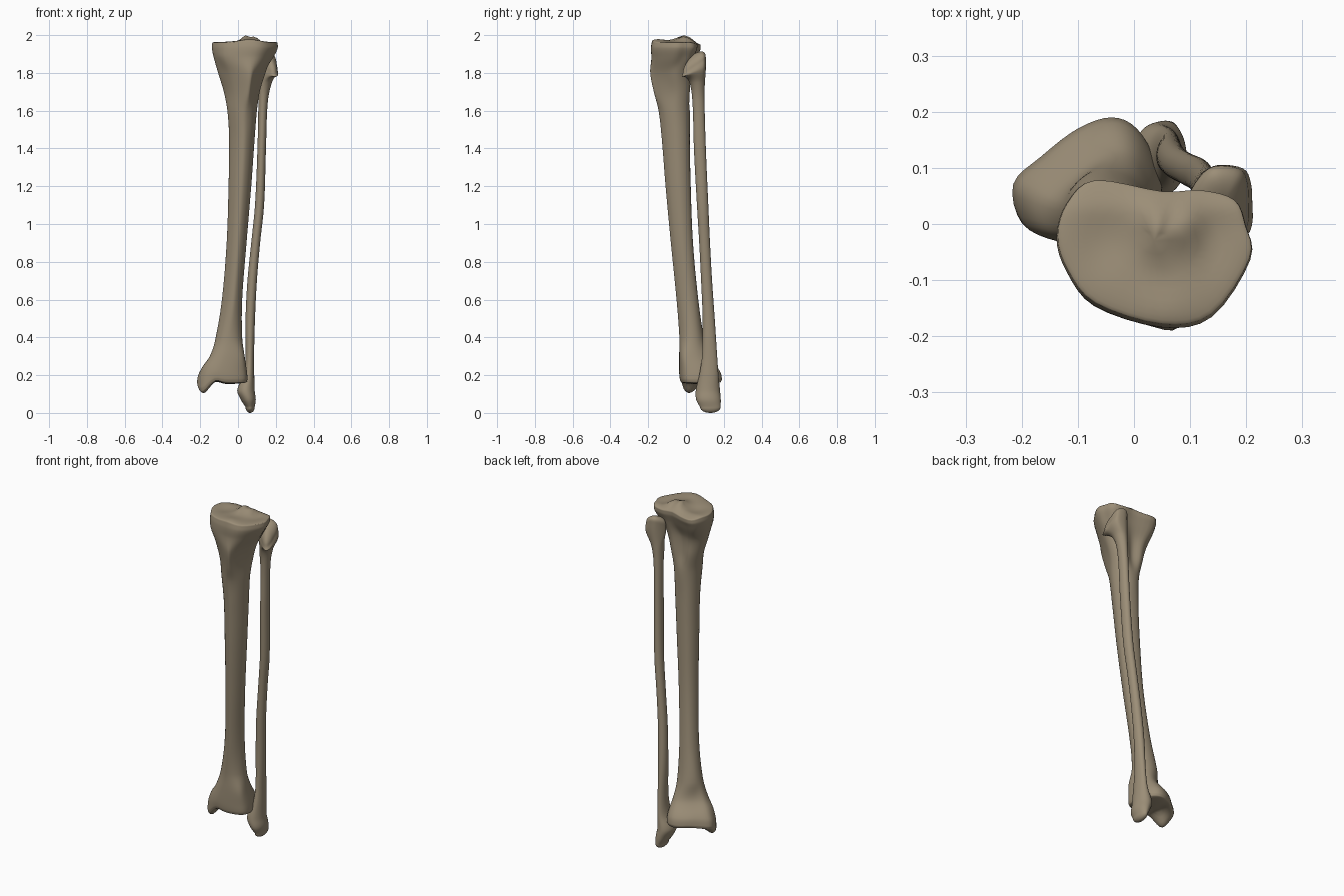
import bpy
import bmesh
from math import sin, cos, pi, exp
from mathutils import Vector

if "Cube" in bpy.data.objects:
    bpy.data.objects.remove(bpy.data.objects["Cube"])

bone = bpy.data.materials.new("bone tan")
bone.use_nodes = True
colour = (0.33, 0.27, 0.185, 1)
bone.diffuse_color = colour
bone.node_tree.nodes["Principled BSDF"].inputs["Base Color"].default_value = colour

# Cross-section outlines: twelve points each, anticlockwise from the +x side
PLATEAU = [(.20, 0), (.18, .045), (.12, .062), (.05, .06), (-.07, .08), (-.12, .04),
           (-.138, -.02), (-.12, -.08), (-.07, -.14), (.05, -.178), (.14, -.16), (.208, -.06)]
TUBEROSITY = [(1, .3), (.85, .75), (.5, 1), (0, .85), (-.5, 1), (-.85, .75),
              (-1, .3), (-.8, -.15), (-.4, -.6), (.3, -1), (.55, -.8), (.85, -.2)]
SHAFT = [(1, .15), (.85, .6), (.5, .92), (0, 1), (-.5, .92), (-.85, .6),
         (-1, .1), (-.85, -.35), (-.4, -.8), (.15, -1), (.6, -.75), (.9, -.3)]
ANKLE = [(.05, .05), (.04, .11), (.005, .17), (-.04, .19), (-.1, .17), (-.165, .12),
         (-.215, .07), (-.2, 0), (-.14, -.03), (-.07, -.035), (0, -.025), (.04, 0)]
OVAL = [(cos(i * pi / 6), sin(i * pi / 6)) for i in range(12)]
HEAD = [(1, -.1), (.95, .5), (.7, .9), (-.1, 1), (-.6, .75), (-1, .2),
        (-.9, -.1), (-.5, -.4), (0, -.7), (.5, -1), (.85, -.95), (1, -.6)]


def fit(outline, x0, x1, y0, y1):
    """Stretch an outline to fill a box."""
    def scaled(values, low, high):
        a, b = min(values), max(values)
        return [low + (v - a) / (b - a) * (high - low) for v in values]
    xs, ys = zip(*outline)
    return [Vector(p) for p in zip(scaled(xs, x0, x1), scaled(ys, y0, y1))]


def hermite(a, b, ta, tb, t):
    s = 1 - t
    return a * (1 + 2 * t) * s * s + ta * t * s * s + b * t * t * (3 - 2 * t) - tb * t * t * s


def round_ring(points, steps=4):
    """Smooth closed curve through the outline points."""
    n, ring = len(points), []
    for i in range(n):
        a, b, c, d = (points[(i + k) % n] for k in (-1, 0, 1, 2))
        ring += [hermite(b, c, (c - a) / 2, (d - b) / 2, k / steps) for k in range(steps)]
    return ring


def loft(sections, steps=6):
    """Smooth rings through the sections, listed from top to bottom."""
    heights = [s[0] for s in sections]
    shapes = [round_ring(fit(s[1], *s[2:])) for s in sections]
    last = len(sections) - 1

    def slope(i, k):
        lo, hi = max(i - 1, 0), min(i + 1, last)
        return (shapes[hi][k] - shapes[lo][k]) / (heights[hi] - heights[lo])

    rings = []
    for i in range(last):
        gap = heights[i + 1] - heights[i]
        for j in range(steps):
            t = j / steps
            rings.append([hermite(a, shapes[i + 1][k], slope(i, k) * gap,
                                  slope(i + 1, k) * gap, t).to_3d()
                          + Vector((0, 0, heights[i] + gap * t))
                          for k, a in enumerate(shapes[i])])
    rings.append([p.to_3d() + Vector((0, 0, heights[-1])) for p in shapes[-1]])
    return rings


def dome(ring, height, steps=10):
    """Rings that close an end with a rounded cap."""
    centre = sum(ring, Vector()) / len(ring)
    return [[centre + (p - centre) * cos(a) + Vector((0, 0, height * sin(a))) for p in ring]
            for a in (i / steps * pi / 2 for i in range(1, steps))]


def make_bone(name, sections, top, bottom, relief):
    body = loft(sections)
    rings = dome(body[0], top)[::-1] + body + dome(body[-1], -bottom)
    bm = bmesh.new()
    rows = [[bm.verts.new(p) for p in ring] for ring in rings]
    for upper, lower in zip(rows, rows[1:]):
        for k in range(len(upper)):
            bm.faces.new((upper[k - 1], upper[k], lower[k], lower[k - 1]))
    for row in (rows[0], rows[-1]):
        pole = bm.verts.new(sum((v.co for v in row), Vector()) / len(row))
        for k in range(len(row)):
            bm.faces.new((row[k - 1], row[k], pole))
    for v in bm.verts:
        v.co.z += relief(v.co)
    bmesh.ops.recalc_face_normals(bm, faces=bm.faces)
    mesh = bpy.data.meshes.new(name)
    bm.to_mesh(mesh)
    bm.free()
    mesh.materials.append(bone)
    mesh.shade_smooth()
    obj = bpy.data.objects.new(name, mesh)
    bpy.context.collection.objects.link(obj)


def bump(p, x, y, rx, ry):
    return exp(-((p.x - x) / rx) ** 2 - ((p.y - y) / ry) ** 2)


def fade(z, start, end):
    t = min(max((z - start) / (end - start), 0), 1)
    return t * t * (3 - 2 * t)


def shin_relief(p):
    # Twin ridge and shallow dishes on the joint surface, ankle knob below
    upper = .026 * bump(p, .04, -.01, .025, .05) + .022 * bump(p, .09, -.01, .025, .04)
    upper += .012 * bump(p, .06, -.16, .06, .05)
    upper -= .012 * bump(p, -.05, -.03, .05, .06) + .01 * bump(p, .14, -.03, .04, .06)
    upper -= .012 * fade(p.y, .02, .08)
    lower = .016 * bump(p, -.115, .04, .03, .1) - .055 * bump(p, -.185, .015, .04, .05)
    return upper * fade(p.z, 1.9, 1.96) + lower * fade(p.z, .26, .17)


def calf_relief(p):
    # The head slopes down towards the front outer side
    return (.65 * (p.y - .045) - .25 * (p.x - .155)) * fade(p.z, 1.76, 1.85)


make_bone("shin_bone", [
    (1.96, PLATEAU, -.136, .206, -.178, .078),
    (1.93, PLATEAU, -.138, .206, -.184, .076),
    (1.88, PLATEAU, -.128, .182, -.182, .058),
    (1.8, TUBEROSITY, -.105, .145, -.189, .025),
    (1.7, TUBEROSITY, -.075, .115, -.17, .02),
    (1.6, SHAFT, -.056, .1, -.145, .02),
    (1.45, SHAFT, -.047, .088, -.128, .02),
    (1.2, SHAFT, -.05, .07, -.108, .025),
    (.9, SHAFT, -.06, .045, -.08, .037),
    (.6, SHAFT, -.085, .022, -.05, .065),
    (.4, OVAL, -.118, .022, -.035, .095),
    (.3, ANKLE, -.148, .035, -.036, .125),
    (.22, ANKLE, -.205, .047, -.036, .18),
    (.18, ANKLE, -.215, .05, -.033, .19),
    (.165, ANKLE, -.212, .047, -.028, .185)], .012, .012, shin_relief)

make_bone("calf_bone", [
    (1.85, HEAD, .1, .205, -.015, .104),
    (1.81, HEAD, .1, .21, -.02, .105),
    (1.75, OVAL, .108, .18, .018, .1),
    (1.65, OVAL, .108, .158, .034, .098),
    (1.4, OVAL, .103, .148, .042, .105),
    (1.1, OVAL, .09, .138, .058, .118),
    (.9, OVAL, .07, .117, .07, .127),
    (.7, OVAL, .05, .1, .08, .138),
    (.5, OVAL, .04, .09, .088, .152),
    (.3, OVAL, .04, .085, .085, .165),
    (.2, OVAL, .028, .086, .07, .172),
    (.12, OVAL, -.004, .088, .052, .18),
    (.07, OVAL, .015, .094, .054, .184),
    (.03, OVAL, .04, .088, .075, .183)], .05, .03, calf_relief)
